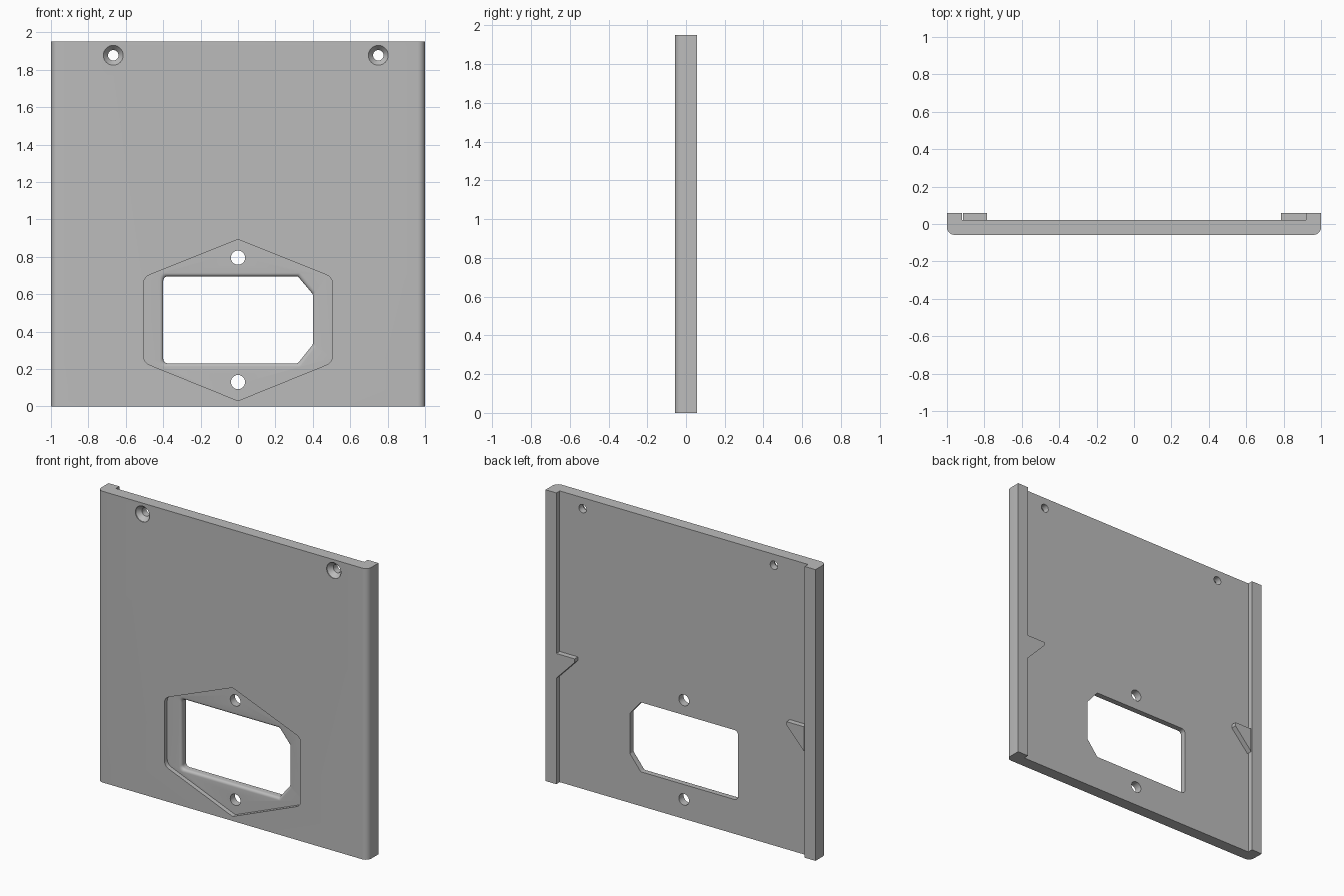
import bpy, bmesh, math
from mathutils import Vector

cube = bpy.data.objects.get("Cube")
if cube:
    bpy.data.objects.remove(cube, do_unlink=True)

FRONT, FACE, BACK, HEIGHT = -0.058, 0.022, 0.058, 1.95
FLOOR = FRONT + 0.03          # bottom of the socket recess

grey = bpy.data.materials.new("plain grey")
grey.use_nodes = True
colour = (0.5, 0.5, 0.5, 1)
grey.diffuse_color = colour
grey.node_tree.nodes["Principled BSDF"].inputs["Base Color"].default_value = colour


def rounded(corners, steps=6):
    """2D outline from (x, y, radius) corners."""
    out = []
    for i, (x, y, r) in enumerate(corners):
        p = Vector((x, y))
        a = (Vector(corners[i - 1][:2]) - p).normalized()
        b = (Vector(corners[(i + 1) % len(corners)][:2]) - p).normalized()
        if r == 0:
            out.append(p)
            continue
        half = a.angle(b) / 2
        centre = p + (a + b).normalized() * r / math.sin(half)
        start = p + a * r / math.tan(half) - centre
        end = p + b * r / math.tan(half) - centre
        turn = start.angle_signed(end)
        for k in range(steps + 1):
            t = -turn * k / steps
            c, s = math.cos(t), math.sin(t)
            out.append(centre + Vector((start.x * c - start.y * s,
                                        start.x * s + start.y * c)))
    return out


def loft(name, rings):
    """Closed solid through matching rings of 3D points."""
    bm = bmesh.new()
    loops = [[bm.verts.new(p) for p in ring] for ring in rings]
    n = len(loops[0])
    for lo, hi in zip(loops, loops[1:]):
        for i in range(n):
            j = (i + 1) % n
            bm.faces.new((lo[i], lo[j], hi[j], hi[i]))
    bm.faces.new(loops[0][::-1])
    bm.faces.new(loops[-1])
    bmesh.ops.recalc_face_normals(bm, faces=bm.faces)
    mesh = bpy.data.meshes.new(name)
    bm.to_mesh(mesh)
    bm.free()
    ob = bpy.data.objects.new(name, mesh)
    bpy.context.collection.objects.link(ob)
    mesh.materials.append(grey)
    return ob


def at_y(outline, y):
    return [(p[0], y, p[1]) for p in outline]


def circle(x, z, r, n=32):
    return [(x + r * math.cos(math.tau * k / n), z + r * math.sin(math.tau * k / n))
            for k in range(n)]


# Panel with side flanges and rounded front edges
RIM = 0.92
profile = rounded([(-1, FRONT, 0.04), (1, FRONT, 0.04), (1, BACK, 0), (RIM, BACK, 0),
                   (RIM, FACE, 0), (-RIM, FACE, 0), (-RIM, BACK, 0), (-1, BACK, 0)])
panel = loft("panel", [[(p.x, p.y, z) for p in profile] for z in (0, HEIGHT)])

cutters = []

# Shallow six-sided socket recess
hexagon = rounded([(0, 0.03, 0.02), (0.505, 0.235, 0.05), (0.505, 0.69, 0.05),
                   (0, 0.892, 0.02), (-0.505, 0.69, 0.05), (-0.505, 0.235, 0.05)])
cutters.append(loft("recess_cutter", [at_y(hexagon, FRONT - 0.1), at_y(hexagon, FLOOR)]))

# Keyed socket opening with a rounded front lip
opening = rounded([(-0.4, 0.23, 0.025), (0.32, 0.23, 0.015), (0.4, 0.33, 0.015),
                   (0.4, 0.6, 0.015), (0.32, 0.695, 0.015), (-0.4, 0.695, 0.025)])
LIP, MID = 0.018, 0.4625


def flared(off):
    return [(p.x * (1 + off / 0.4), MID + (p.y - MID) * (1 + off / 0.2325)) for p in opening]


rings = [at_y(flared(LIP), FRONT - 0.1)]
for k in range(6):
    t = math.pi / 2 * k / 5
    rings.append(at_y(flared(LIP * (1 - math.sin(t))), FLOOR + LIP * (1 - math.cos(t))))
rings.append(at_y(opening, BACK + 0.1))
cutters.append(loft("opening_cutter", rings))

# Socket fixing holes
for z in (0.13, 0.795):
    hole = circle(0, z, 0.038)
    cutters.append(loft("fixing_cutter", [at_y(hole, -0.2), at_y(hole, 0.2)]))

# Countersunk screw holes at the top
for x in (-0.667, 0.75):
    wide, narrow = circle(x, 1.877, 0.053), circle(x, 1.877, 0.028)
    cutters.append(loft("screw_cutter", [at_y(wide, -0.2), at_y(wide, FRONT + 0.005),
                                         at_y(narrow, FRONT + 0.035), at_y(narrow, 0.2)]))

bpy.context.view_layer.objects.active = panel
for cutter in cutters:
    cutter.hide_render = True
    mod = panel.modifiers.new("cut", 'BOOLEAN')
    mod.operation, mod.solver, mod.object = 'DIFFERENCE', 'EXACT', cutter
    bpy.ops.object.modifier_apply(modifier=mod.name)
    bpy.data.objects.remove(cutter, do_unlink=True)

# Wedge stops beside the flanges, flat on top
for name, side, root in (("left_stop", 1, RIM), ("right_stop", -1, 0.914)):
    wedge = [(side * root, 0.71), (side * root, 0.875),
             (side * 0.785, 0.875), (side * 0.785, 0.85)]
    loft(name, [at_y(wedge, FACE - 0.002), at_y(wedge, BACK)])

# Smooth the curved faces, keep edges crisp
bpy.ops.object.select_all(action='DESELECT')
panel.select_set(True)
bpy.ops.object.shade_smooth_by_angle(angle=math.radians(30))
